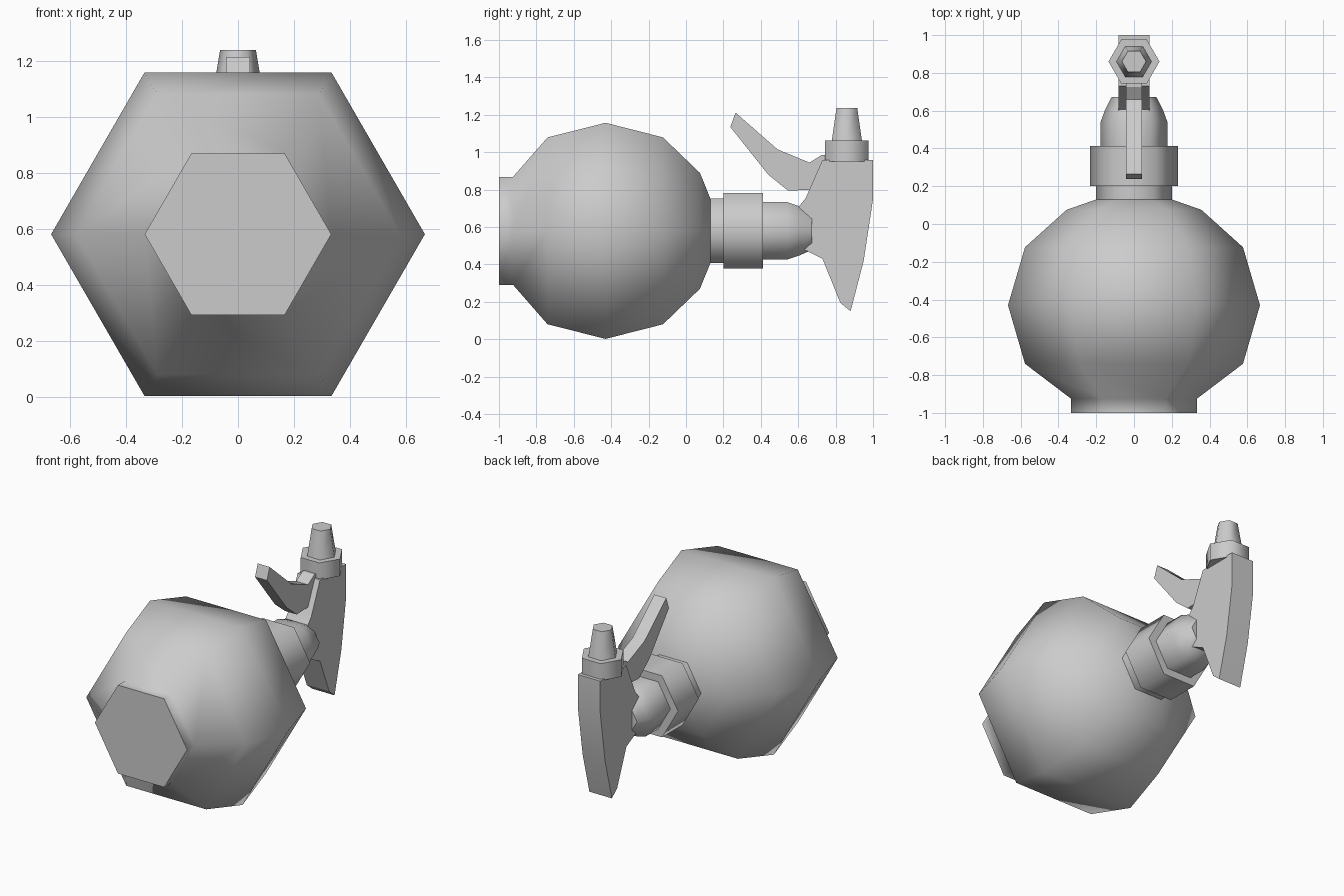
import bpy, bmesh
from math import cos, sin, pi, radians

if "Cube" in bpy.data.objects:
    bpy.data.objects.remove(bpy.data.objects["Cube"])

ZC = 0.58          # height of the bottle axis
NY = 0.86          # y position of the nozzle axis


def finish(name, bm, angle):
    bmesh.ops.recalc_face_normals(bm, faces=bm.faces)
    me = bpy.data.meshes.new(name)
    bm.to_mesh(me)
    bm.free()
    ob = bpy.data.objects.new(name, me)
    bpy.context.collection.objects.link(ob)
    bpy.ops.object.select_all(action='DESELECT')
    ob.select_set(True)
    bpy.context.view_layer.objects.active = ob
    bpy.ops.object.shade_smooth_by_angle(angle=radians(angle))
    return ob


def hex_lathe(name, profile, place):
    """Six-sided turned solid; profile is (distance along axis, radius)."""
    bm = bmesh.new()
    rings = []
    for t, r in profile:
        rings.append([bm.verts.new(place(r * cos(i * pi / 3), r * sin(i * pi / 3), t))
                      for i in range(6)])
    for a, b in zip(rings, rings[1:]):
        for i in range(6):
            j = (i + 1) % 6
            bm.faces.new((a[i], a[j], b[j], b[i]))
    bm.faces.new(rings[0])
    bm.faces.new(rings[-1])
    return finish(name, bm, 62)


def slab(name, outline, half_width):
    """Side outline in (y, z) extruded across x."""
    bm = bmesh.new()
    face = bm.faces.new([bm.verts.new((-half_width, y, z)) for y, z in outline])
    ext = bmesh.ops.extrude_face_region(bm, geom=[face], use_keep_orig=True)
    for v in ext['geom']:
        if isinstance(v, bmesh.types.BMVert):
            v.co.x = half_width
    return finish(name, bm, 25)


def along_y(u, v, t):
    return (u, t, ZC + v)


def along_z(u, v, t):
    return (u, NY + v, t)


# Bottle lying on its side, base towards the front
hex_lathe("bottle", [(-1, .333), (-.925, .333), (-.74, .577), (-.43, .667),
                     (-.123, .577), (.075, .357), (.13, .2), (.21, .2)], along_y)
# Screw collar and domed neck
hex_lathe("collar", [(.2, .232), (.413, .232)], along_y)
hex_lathe("neck", [(.4, .177), (.54, .177), (.605, .153), (.673, .118)], along_y)

# Spray head
slab("spray_head", [(.73, .96), (1, .96), (1, .75), (.95, .42), (.88, .15),
                    (.825, .195), (.73, .43), (.62, .485), (.6, .58),
                    (.6, .705), (.64, .755)], .081)
# Trigger
slab("trigger", [(.265, 1.212), (.237, 1.135), (.44, .88), (.545, .795),
                 (.68, .8), (.8, .86), (.8, .985), (.725, .985),
                 (.66, .945), (.49, 1.015)], .043)

# Nozzle ring and tapered tip
hex_lathe("nozzle_ring", [(.95, .135), (1.062, .135)], along_z)
hex_lathe("nozzle_tip", [(1.05, .095), (1.237, .064)], along_z)
